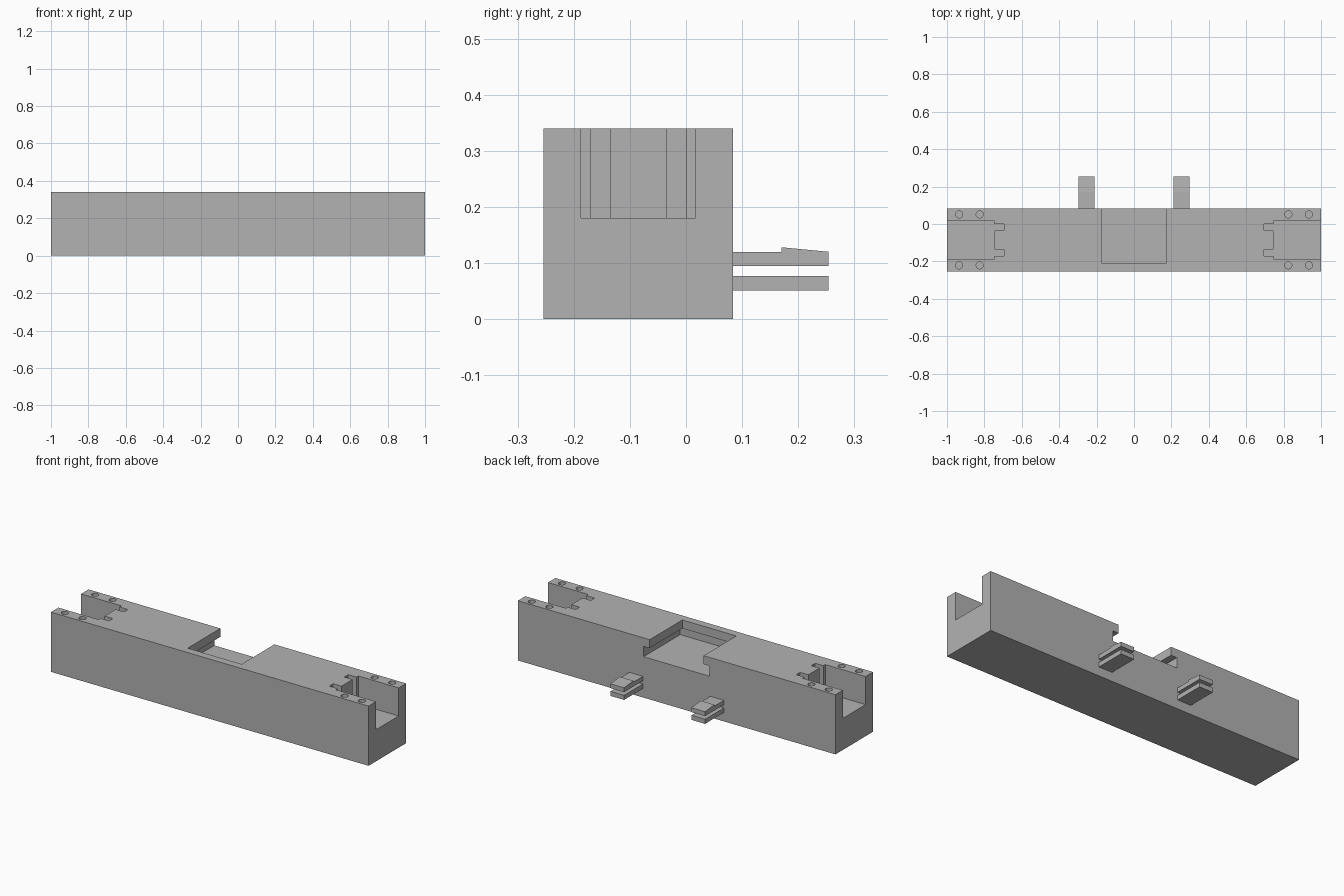
import bpy, bmesh
from math import cos, sin, pi
from mathutils import Vector

cube = bpy.data.objects.get("Cube")
if cube:
    bpy.data.objects.remove(cube, do_unlink=True)

grey = bpy.data.materials.new("plain grey")
grey.use_nodes = True
colour = (0.448, 0.448, 0.448, 1)
grey.diffuse_color = colour
grey.node_tree.nodes["Principled BSDF"].inputs["Base Color"].default_value = colour


def prism(name, points, shift):
    """Extrude a closed 3D outline along a vector."""
    bm = bmesh.new()
    face = bm.faces.new([bm.verts.new(p) for p in points])
    extruded = bmesh.ops.extrude_face_region(bm, geom=[face])["geom"]
    bmesh.ops.translate(bm, vec=Vector(shift),
                        verts=[v for v in extruded if isinstance(v, bmesh.types.BMVert)])
    bmesh.ops.recalc_face_normals(bm, faces=bm.faces[:])
    mesh = bpy.data.meshes.new(name)
    bm.to_mesh(mesh)
    bm.free()
    mesh.materials.append(grey)
    obj = bpy.data.objects.new(name, mesh)
    bpy.context.collection.objects.link(obj)
    return obj


def box(name, x0, x1, y0, y1, z0, z1):
    outline = [(x0, y0, z0), (x1, y0, z0), (x1, y1, z0), (x0, y1, z0)]
    return prism(name, outline, (0, 0, z1 - z0))


def cut(target, cutter):
    """Subtract the cutter, then discard it."""
    cutter.hide_render = True
    mod = target.modifiers.new("cut", "BOOLEAN")
    mod.operation = "DIFFERENCE"
    mod.solver = "EXACT"
    mod.object = cutter
    bpy.context.view_layer.objects.active = target
    bpy.ops.object.modifier_apply(modifier=mod.name)
    bpy.data.objects.remove(cutter, do_unlink=True)


FRONT, BACK, TOP = -0.254, 0.084, 0.34
ABOVE = 0.4
body = box("body", -1, 1, FRONT, BACK, 0, TOP)

# Central pocket, open at the back, with an undercut below its lip
cut(body, box("pocket_opening", -0.17, 0.17, -0.21, 0.2, 0.26, ABOVE))
cut(body, box("pocket_undercut", -0.208, 0.208, -0.245, 0.2, 0.233, 0.292))

# End slots with two keyways, and screw holes beside them
slot_floor = 0.18
mid = (FRONT + BACK) / 2
half_slot = [(1.1, 0.102), (0.746, 0.102), (0.746, 0.085),
             (0.694, 0.085), (0.694, 0.05), (0.746, 0.05)]
slot = half_slot + [(x, -y) for x, y in reversed(half_slot)]
for side in (-1, 1):
    outline = [(side * x, mid + y, slot_floor) for x, y in slot]
    cut(body, prism("slot_cutter", outline, (0, 0, ABOVE - slot_floor)))
    for x in (0.825, 0.935):
        for offset in (-0.136, 0.136):
            ring = [(side * x + 0.019 * cos(a), mid + offset + 0.019 * sin(a), slot_floor)
                    for a in (i * 2 * pi / 32 for i in range(32))]
            cut(body, prism("hole_cutter", ring, (0, 0, ABOVE - slot_floor)))

# Paired clip prongs on the back, the upper one with a wedge catch
catch = [(BACK, 0.095), (0.254, 0.095), (0.254, 0.12),
         (0.17, 0.128), (0.17, 0.12), (BACK, 0.12)]
for label, x in (("right", -0.298), ("left", 0.212)):
    box(label + "_lower_prong", x, x + 0.086, BACK, 0.254, 0.051, 0.077)
    prism(label + "_upper_prong", [(x, y, z) for y, z in catch], (0.086, 0, 0))
